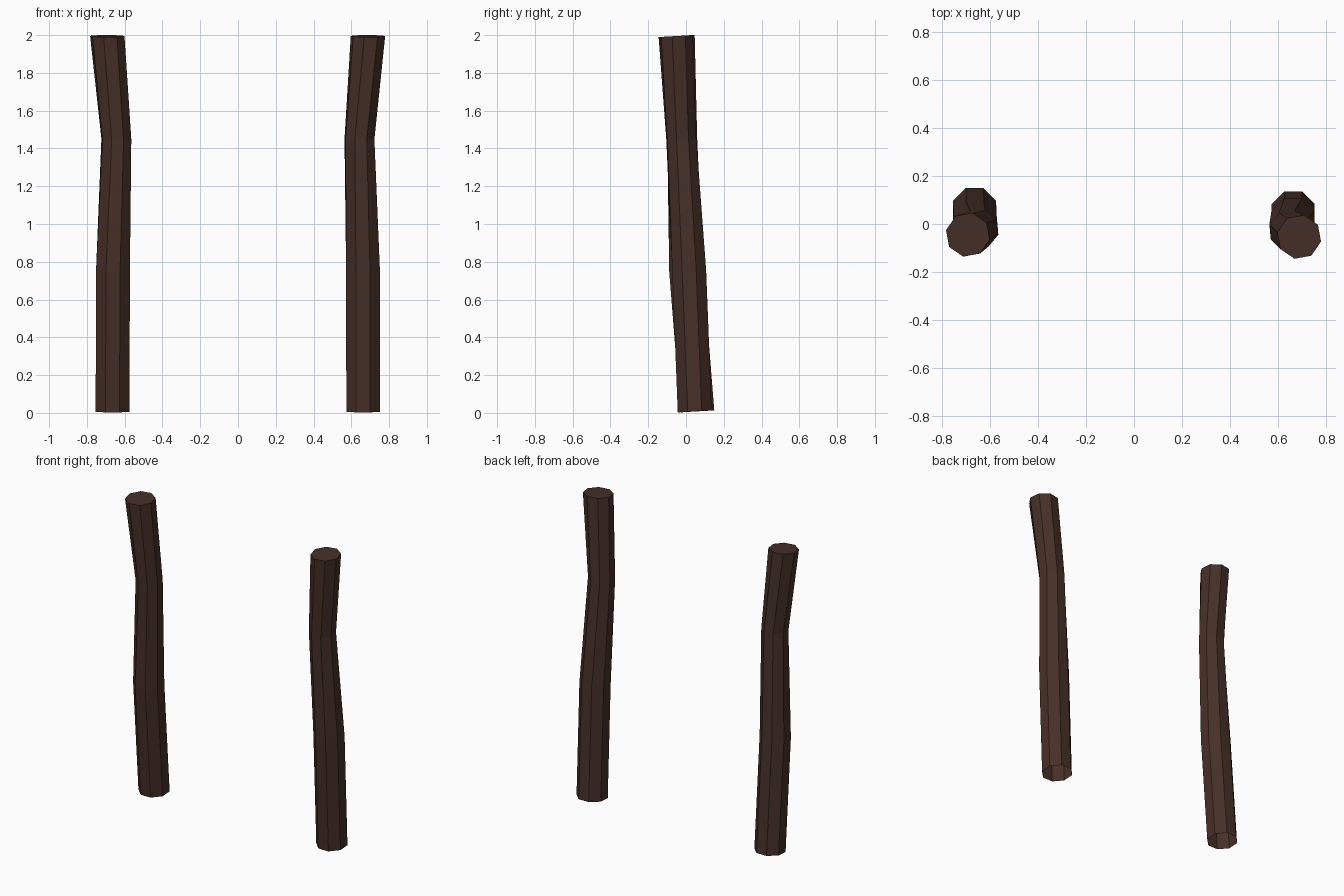
import bpy, bmesh, math

if "Cube" in bpy.data.objects:
    bpy.data.objects.remove(bpy.data.objects["Cube"])

wood = bpy.data.materials.new("dark brown wood")
wood.diffuse_color = (0.060, 0.029, 0.020, 1)
wood.use_nodes = True
wood.node_tree.nodes["Principled BSDF"].inputs["Base Color"].default_value = wood.diffuse_color

SIDES = 8
HEIGHTS = (0.008, 0.75, 1.45, 1.995)
RADII = (0.097, 0.097, 0.083, 0.093)
TWISTS = (0, 0, 5, 10.5)          # degrees of turn for each ring
TILT = 0.06                       # rings rise slightly towards +y


def make_post(name, xs, ys):
    """Bent eight-sided post: rings along a crooked path, capped top, open bottom."""
    bm = bmesh.new()
    rings = []
    for x, y, z, r, twist in zip(xs, ys, HEIGHTS, RADII, TWISTS):
        ring = []
        for i in range(SIDES):
            a = math.tau * (i + 0.5) / SIDES + math.radians(twist)
            dy = r * math.sin(a)
            ring.append(bm.verts.new((x + r * math.cos(a), y + dy, z + TILT * dy)))
        rings.append(ring)
    for low, high in zip(rings, rings[1:]):
        for i in range(SIDES):
            j = (i + 1) % SIDES
            bm.faces.new((low[i], low[j], high[j], high[i]))
    bm.faces.new(rings[-1])
    mesh = bpy.data.meshes.new(name)
    bm.to_mesh(mesh)
    bm.free()
    mesh.materials.append(wood)
    obj = bpy.data.objects.new(name, mesh)
    bpy.context.collection.objects.link(obj)


# the two posts bow inwards and lean forwards
make_post("left_post", (-0.664, -0.662, -0.644, -0.692), (0.060, 0.001, -0.020, -0.045))
make_post("right_post", (0.663, 0.662, 0.643, 0.688), (0.046, 0.017, -0.025, -0.054))
